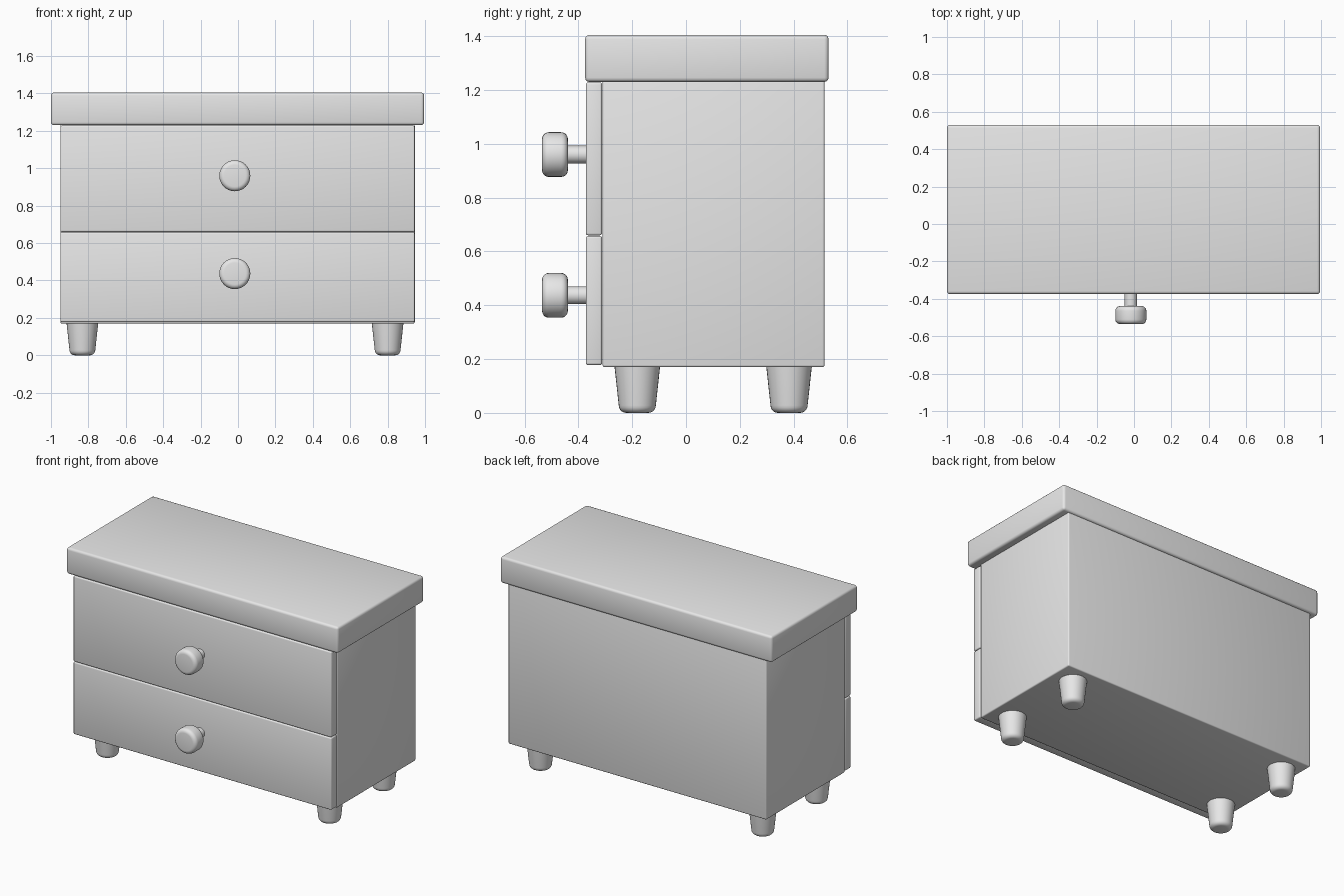
import bpy, bmesh, math
from mathutils import Matrix, Vector

cube = bpy.data.objects.get("Cube")
if cube:
    bpy.data.objects.remove(cube, do_unlink=True)

GREY = (0.8, 0.8, 0.8, 1)
mat = bpy.data.materials.new("light_grey")
mat.use_nodes = True
mat.diffuse_color = GREY
bsdf = next(n for n in mat.node_tree.nodes if n.type == 'BSDF_PRINCIPLED')
bsdf.inputs["Base Color"].default_value = GREY


def add_object(name, bm):
    bmesh.ops.recalc_face_normals(bm, faces=bm.faces)
    mesh = bpy.data.meshes.new(name)
    bm.to_mesh(mesh)
    bm.free()
    mesh.materials.append(mat)
    obj = bpy.data.objects.new(name, mesh)
    bpy.context.collection.objects.link(obj)
    bpy.ops.object.select_all(action='DESELECT')
    obj.select_set(True)
    bpy.context.view_layer.objects.active = obj
    bpy.ops.object.shade_smooth_by_angle(angle=math.radians(40))
    return obj


def box(name, low, high, bevel):
    """Box between two corners with softly rounded edges."""
    low, high = Vector(low), Vector(high)
    bm = bmesh.new()
    bmesh.ops.create_cube(bm, size=1)
    bmesh.ops.scale(bm, vec=high - low, verts=bm.verts)
    bmesh.ops.translate(bm, vec=(low + high) / 2, verts=bm.verts)
    bmesh.ops.bevel(bm, geom=bm.edges[:], offset=bevel, segments=3,
                    profile=0.5, affect='EDGES')
    return add_object(name, bm)


def lathe(name, profile, matrix, sides=32):
    """Spin (radius, height) points around local z; the ends are capped."""
    bm = bmesh.new()
    rings = []
    for r, h in profile:
        rings.append([bm.verts.new((r * math.cos(a), r * math.sin(a), h))
                      for a in (math.tau * i / sides for i in range(sides))])
    for a, b in zip(rings, rings[1:]):
        for i in range(sides):
            j = (i + 1) % sides
            bm.faces.new((a[i], a[j], b[j], b[i]))
    bm.faces.new(rings[0])
    bm.faces.new(rings[-1])
    bm.transform(matrix)
    return add_object(name, bm)


def rounded(radius, height, bevel, direction, steps=5):
    """Quarter-round corner points, from the cap to the side or back."""
    pts = []
    for i in range(steps + 1):
        a = math.pi / 2 * i / steps
        pts.append((radius - bevel + bevel * math.sin(a),
                    height + direction * bevel * (1 - math.cos(a))))
    return pts if direction > 0 else pts[::-1]


# Cabinet and top
box("cabinet_body", (-0.95, -0.31, 0.17), (0.945, 0.515, 1.235), 0.008)
box("table_top", (-1, -0.375, 1.23), (0.995, 0.53, 1.405), 0.016)

# Drawer fronts, each with a knob on a stem
KNOB_X = -0.017
knob_profile = rounded(0.083, 0, 0.025, 1) + rounded(0.083, 0.096, 0.025, -1)
for name, bottom, top, knob_z in (("lower", 0.178, 0.657, 0.437),
                                  ("upper", 0.66, 1.228, 0.96)):
    box(name + "_drawer_front", (-0.95, -0.372, bottom), (0.945, -0.312, top), 0.008)
    turn = Matrix.Rotation(math.pi / 2, 4, 'X')
    lathe(name + "_knob_stem", [(0.033, 0), (0.033, 0.09)],
          Matrix.Translation((KNOB_X, -0.365, knob_z)) @ turn)
    lathe(name + "_knob", knob_profile,
          Matrix.Translation((KNOB_X, -0.439, knob_z)) @ turn)

# Tapered feet
foot_profile = rounded(0.069, 0, 0.028, 1) + [(0.085, 0.175)]
for side, x in (("right", -0.832), ("left", 0.8)):
    for end, y in (("front", -0.181), ("back", 0.383)):
        lathe(f"{end}_{side}_foot", foot_profile, Matrix.Translation((x, y, 0)))
